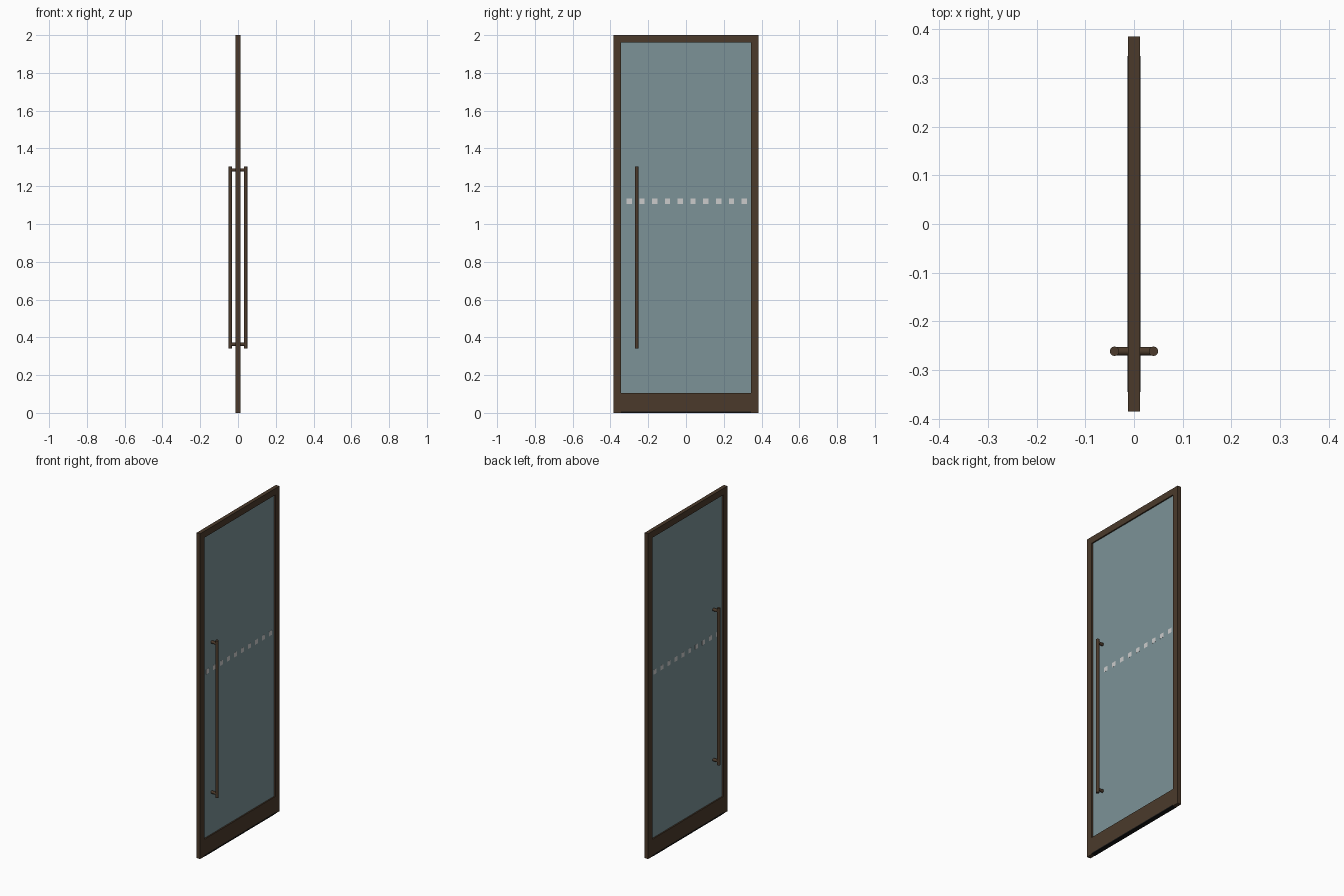
import bpy
import math

if "Cube" in bpy.data.objects:
    bpy.data.objects.remove(bpy.data.objects["Cube"])


def material(name, color):
    m = bpy.data.materials.new(name)
    m.diffuse_color = color
    m.use_nodes = True
    m.node_tree.nodes["Principled BSDF"].inputs["Base Color"].default_value = m.diffuse_color
    return m


BRONZE = material("dark_bronze", (0.07, 0.042, 0.024, 1))
SEAL = material("black_rubber", (0.008, 0.008, 0.008, 1))
GLASS = material("tinted_glass", (0.20, 0.29, 0.31, 0.75))
FROST = material("frosted_white", (0.60, 0.63, 0.63, 1))


def box(name, lo, hi, mat):
    bpy.ops.mesh.primitive_cube_add(size=1, location=[(a + b) / 2 for a, b in zip(lo, hi)])
    o = bpy.context.object
    o.name = name
    o.scale = [b - a for a, b in zip(lo, hi)]
    bpy.ops.object.transform_apply(location=False, rotation=False, scale=True)
    o.data.materials.append(mat)
    return o


def rod(name, loc, radius, length, rot, mat):
    bpy.ops.mesh.primitive_cylinder_add(vertices=24, radius=radius, depth=length,
                                        location=loc, rotation=rot)
    o = bpy.context.object
    o.name = name
    bpy.ops.object.shade_smooth_by_angle()
    o.data.materials.append(mat)
    return o


W, IN, T = 0.385, 0.345, 0.012     # half width, half opening, half thickness
BOTTOM, TOP = 0.106, 1.96          # glass opening heights

# Frame: two stiles, top rail and deep kick rail
box("stile_handle_side", (-T, -W, 0), (T, -IN, 2), BRONZE)
box("stile_hinge_side", (-T, IN, 0), (T, W, 2), BRONZE)
box("top_rail", (-T, -IN, TOP), (T, IN, 2), BRONZE)
box("bottom_rail", (-T, -IN, 0.006), (T, IN, BOTTOM), BRONZE)

# Rubber sweep under the kick rail
box("bottom_seal", (-0.0135, -IN, 0), (0.0135, IN, 0.007), SEAL)

# Glass pane
G = 0.004
box("glass_pane", (-G, -IN, BOTTOM), (G, IN, TOP), GLASS)

# Row of safety marker squares on both faces, and a pull handle on each side
for side, s in (("right", 1), ("left", -1)):
    for i in range(10):
        y = -0.301 + 0.0677 * i
        xs = sorted((s * G, s * (G + 0.0006)))
        box(f"marker_{side}_{i + 1}", (xs[0], y - 0.014, 1.107), (xs[1], y + 0.014, 1.135), FROST)

    rod(f"handle_bar_{side}", (s * 0.04, -0.261, 0.8225), 0.0095, 0.965, (0, 0, 0), BRONZE)
    for end, z in (("lower", 0.363), ("upper", 1.286)):
        rod(f"handle_post_{side}_{end}", (s * (0.04 + G) / 2, -0.261, z), 0.009,
            0.04 - G, (0, math.pi / 2, 0), BRONZE)
